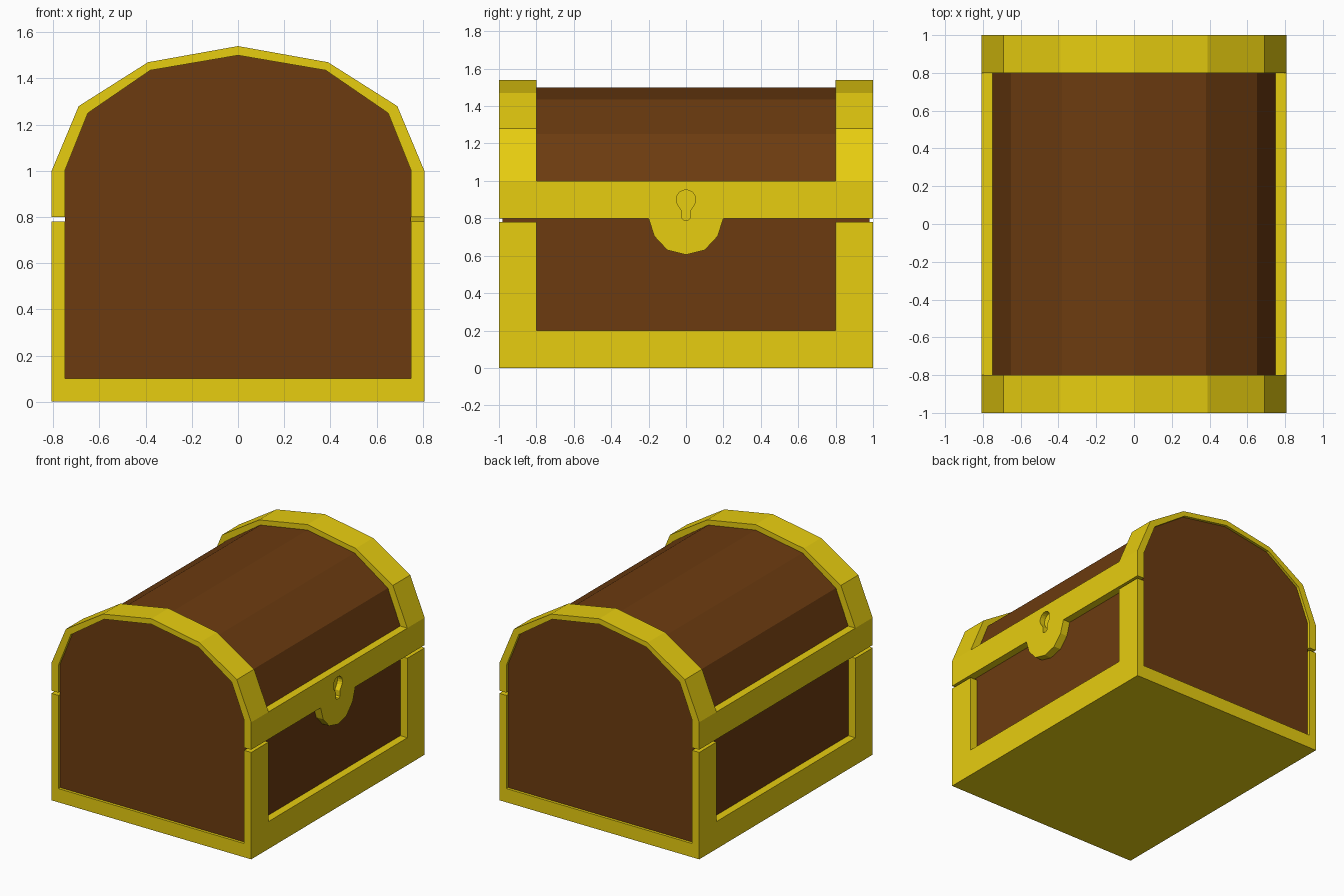
import bpy, bmesh, math

if "Cube" in bpy.data.objects:
    bpy.data.objects.remove(bpy.data.objects["Cube"])


def material(name, rgb):
    m = bpy.data.materials.new(name)
    m.diffuse_color = (*rgb, 1)
    m.use_nodes = True
    m.node_tree.nodes["Principled BSDF"].inputs["Base Color"].default_value = m.diffuse_color
    return m


GOLD = material("gold_trim", (0.80, 0.61, 0.005))
WOOD = material("dark_wood", (0.15, 0.044, 0.005))

X_IN, X_OUT = 0.75, 0.807   # wood side and trim outer side
Y_END, Y_BAND = 1.0, 0.8    # trim end and inner edge of the bands


def prism(name, profile, axis, start, end, mat):
    """Extrude a flat outline along x (outline = y,z) or y (outline = x,z)."""
    bm = bmesh.new()
    if axis == 'x':
        verts = [bm.verts.new((start, a, z)) for a, z in profile]
    else:
        verts = [bm.verts.new((a, start, z)) for a, z in profile]
    face = bm.faces.new(verts)
    ext = bmesh.ops.extrude_face_region(bm, geom=[face], use_keep_orig=True)
    moved = [g for g in ext['geom'] if isinstance(g, bmesh.types.BMVert)]
    d = end - start
    bmesh.ops.translate(bm, verts=moved, vec=(d, 0, 0) if axis == 'x' else (0, d, 0))
    bmesh.ops.recalc_face_normals(bm, faces=bm.faces)
    mesh = bpy.data.meshes.new(name)
    bm.to_mesh(mesh)
    bm.free()
    mesh.materials.append(mat)
    obj = bpy.data.objects.new(name, mesh)
    bpy.context.collection.objects.link(obj)
    return obj


def both_sides(half):
    """Complete a right-half outline (top centre first) with its mirror image."""
    return half + [(-a, z) for a, z in reversed(half) if a > 0]


# Wooden body with faceted barrel top
inner_arch = [(0, 1.50), (0.38, 1.435), (0.65, 1.25), (X_IN, 1.0)]
outer_arch = [(0, 1.54), (0.39, 1.47), (0.69, 1.28), (X_OUT, 1.0)]
prism("wooden_body", both_sides(inner_arch + [(X_IN, 0.1)]), 'y', -0.98, 0.98, WOOD)

# Gold floor
prism("floor_plate", [(-X_IN, 0), (X_IN, 0), (X_IN, 0.1), (-X_IN, 0.1)],
      'y', -Y_END, Y_END, GOLD)

# U-shaped frames on the lower long sides
frame = both_sides([(0, 0.2), (Y_BAND, 0.2), (Y_BAND, 0.78), (Y_END, 0.78), (Y_END, 0)])
for side, s in (("right", 1), ("left", -1)):
    prism(f"{side}_lower_frame", frame, 'x', s * X_IN, s * X_OUT, GOLD)

# Arched bands over both ends of the lid
band = (both_sides(outer_arch)[1:4] + inner_arch[:0:-1]
        + [inner_arch[0]] + [(-a, z) for a, z in inner_arch[1:]]
        + [(-a, z) for a, z in outer_arch[:0:-1]] + [outer_arch[0]])
for end, s in (("front", -1), ("back", 1)):
    prism(f"{end}_lid_band", band, 'y', s * Y_BAND, s * Y_END, GOLD)

# Lid rims; the right one carries the latch tongue
prism("left_lid_rim", both_sides([(Y_END, 1.0), (Y_END, 0.8)]), 'x', -X_IN, -X_OUT, GOLD)
latch = [(0, 1.0), (Y_END, 1.0), (Y_END, 0.8), (0.2, 0.8),
         (0.17, 0.705), (0.1, 0.63), (0, 0.605)]
latch_outline = latch + [(-y, z) for y, z in latch[-2:0:-1]]
rim = prism("right_lid_rim_with_latch", latch_outline, 'x', X_IN, X_OUT, GOLD)

# Keyhole recess
head = [(0.052 * math.sin(a), 0.9 + 0.052 * math.cos(a))
        for a in (math.radians(d) for d in range(0, 121, 20))]
keyhole = both_sides(head + [(0.022, 0.84), (0.022, 0.80), (0.012, 0.79)])
cutter = prism("keyhole_cutter", keyhole, 'x', X_OUT - 0.04, X_OUT + 0.05, GOLD)
cutter.hide_render = True
cutter.hide_viewport = True
cut = rim.modifiers.new("keyhole", 'BOOLEAN')
cut.operation = 'DIFFERENCE'
cut.solver = 'EXACT'
cut.object = cutter
